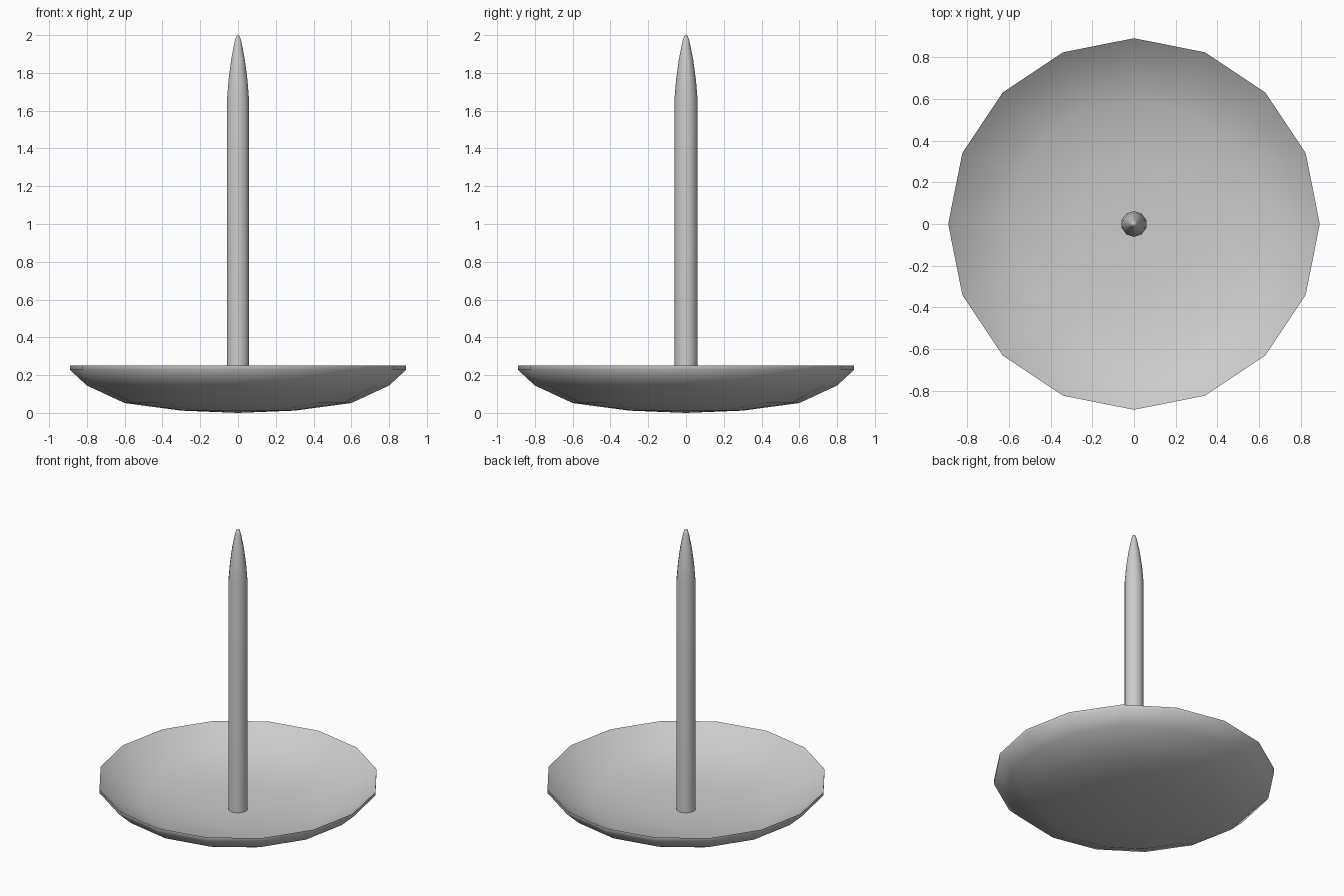
import bpy, bmesh
from math import pi, sin, cos, radians

if "Cube" in bpy.data.objects:
    bpy.data.objects.remove(bpy.data.objects["Cube"])


def lathe(name, profile, sides, turn=0.0, angle=50):
    """Revolve (radius, z) points around z; radius 0 closes to a pole."""
    bm = bmesh.new()
    rings = []
    for r, z in profile:
        if r == 0:
            rings.append([bm.verts.new((0, 0, z))] * sides)
        else:
            rings.append([bm.verts.new((r * cos(turn + 2 * pi * i / sides),
                                        r * sin(turn + 2 * pi * i / sides), z))
                          for i in range(sides)])
    for a, b in zip(rings, rings[1:]):
        for i in range(sides):
            j = (i + 1) % sides
            bm.faces.new(list(dict.fromkeys((a[i], a[j], b[j], b[i]))))
    bmesh.ops.recalc_face_normals(bm, faces=bm.faces)
    mesh = bpy.data.meshes.new(name)
    bm.to_mesh(mesh)
    bm.free()
    obj = bpy.data.objects.new(name, mesh)
    bpy.context.collection.objects.link(obj)
    bpy.ops.object.select_all(action='DESELECT')
    obj.select_set(True)
    bpy.context.view_layer.objects.active = obj
    bpy.ops.object.shade_smooth_by_angle(angle=radians(angle))
    return obj


# Shallow dished head: underside out to the rim, then back along the inside
lathe("dished_head", [
    (0, 0), (0.3, 0.012), (0.6, 0.052), (0.8, 0.145), (0.89, 0.228),
    (0.89, 0.25), (0.79, 0.172), (0.6, 0.092), (0.3, 0.053), (0, 0.043)], 16)

# Pin with a curved, tapering point
lathe("pin", [
    (0, 0.03), (0.062, 0.03), (0.062, 1.65), (0.053, 1.76), (0.038, 1.87),
    (0.018, 1.97), (0.009, 1.995), (0, 2.0)], 10, pi / 2)
